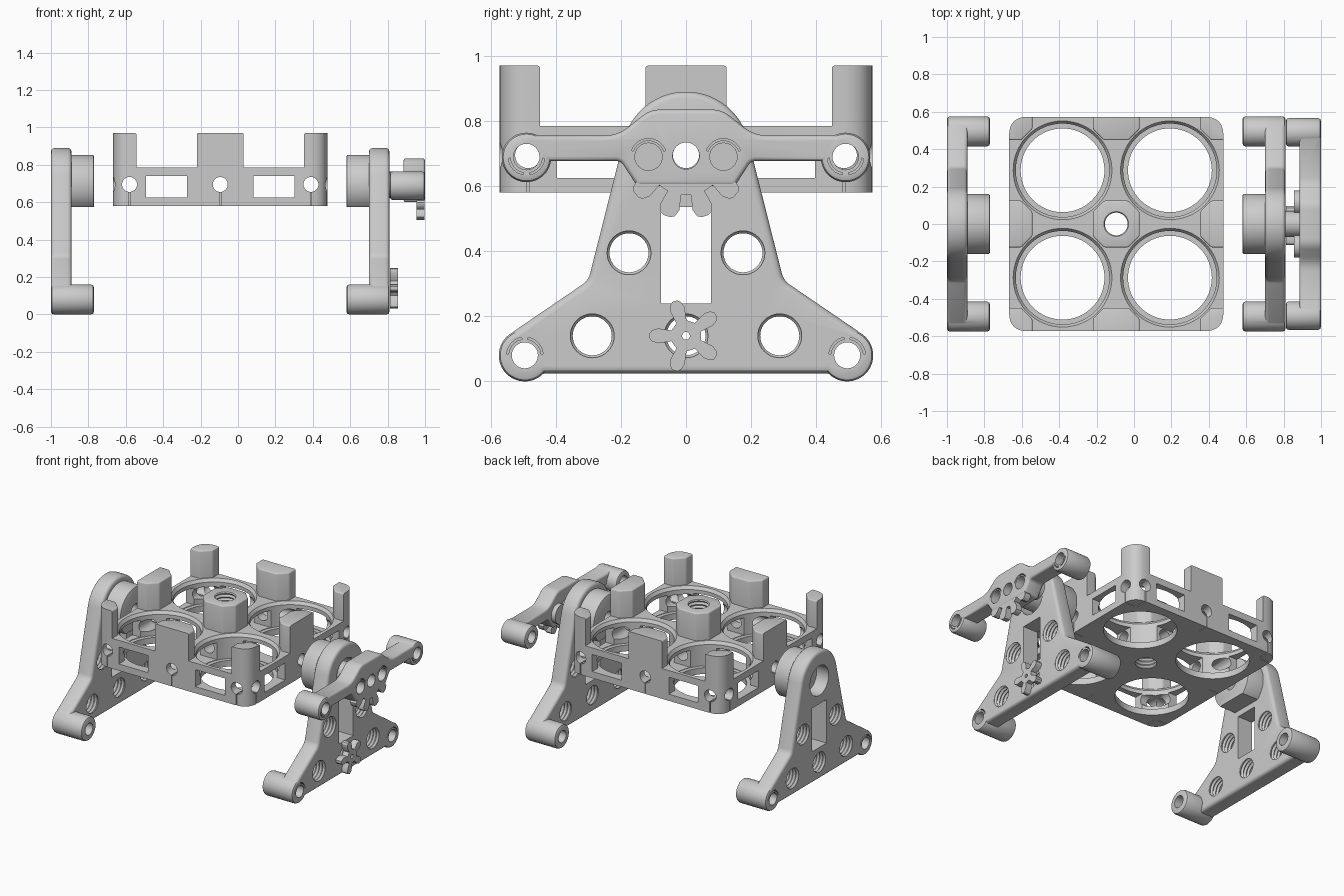
import bpy, bmesh
from math import sin, cos, pi, radians, tan
from mathutils import Vector

if "Cube" in bpy.data.objects:
    bpy.data.objects.remove(bpy.data.objects["Cube"])


def place(axis, u, v, h):
    return {'x': (h, u, v), 'y': (u, h, v), 'z': (u, v, h)}[axis]


def make(name, verts, faces):
    me = bpy.data.meshes.new(name)
    me.from_pydata(verts, [], faces)
    bm = bmesh.new()
    bm.from_mesh(me)
    bmesh.ops.recalc_face_normals(bm, faces=bm.faces)
    bm.to_mesh(me)
    bm.free()
    ob = bpy.data.objects.new(name, me)
    bpy.context.collection.objects.link(ob)
    return ob


def apply_mod(ob, mod):
    bpy.context.view_layer.objects.active = ob
    bpy.ops.object.modifier_apply(modifier=mod.name)


def prism(name, axis, pts, a, b, bevel=0):
    n = len(pts)
    verts = [place(axis, p[0], p[1], h) for h in (a, b) for p in pts]
    faces = [list(range(n)), list(range(n, 2 * n))]
    faces += [(i, (i + 1) % n, n + (i + 1) % n, n + i) for i in range(n)]
    ob = make(name, verts, faces)
    if bevel:
        m = ob.modifiers.new("bevel", 'BEVEL')
        m.width, m.segments, m.use_clamp_overlap = bevel, 3, False
        m.limit_method, m.angle_limit = 'ANGLE', radians(42)
        apply_mod(ob, m)
    return ob


def lathe(name, axis, u, v, prof, n=48):
    verts = [place(axis, u + r * cos(2 * pi * i / n), v + r * sin(2 * pi * i / n), h)
             for h, r in prof for i in range(n)]
    k = len(prof)
    faces = [list(range(n)), list(range((k - 1) * n, k * n))]
    faces += [(j * n + i, j * n + (i + 1) % n, (j + 1) * n + (i + 1) % n, (j + 1) * n + i)
              for j in range(k - 1) for i in range(n)]
    return make(name, verts, faces)


def cyl(axis, u, v, a, b, r, e=0, n=48):
    prof = [(a, r), (b, r)]
    if e:
        prof = [(a, r - e), (a + .3 * e, r - .3 * e), (a + e, r),
                (b - e, r), (b - .3 * e, r - .3 * e), (b, r - e)]
    return lathe("cylinder", axis, u, v, prof, n)


def thread(axis, u, v, a, b, r, pitch=.024):
    k = round((b - a) / pitch * 2)
    return lathe("thread", axis, u, v, [(a + (b - a) * i / k, r + .01 * (i % 2)) for i in range(k + 1)], 40)


def box(x0, x1, y0, y1, z0, z1):
    return prism("box", 'z', [(x0, y0), (x1, y0), (x1, y1), (x0, y1)], z0, z1)


def boolean(ob, op, *others):
    for o in others:
        m = ob.modifiers.new("bool", 'BOOLEAN')
        m.operation, m.object, m.solver = op, o, 'EXACT'
        apply_mod(ob, m)
        bpy.data.objects.remove(o)


def rounded(pts):
    out = []
    for i, p in enumerate(pts):
        c = Vector(p[:2])
        if len(p) < 3:
            out.append(tuple(c))
            continue
        e = Vector(pts[i - 1][:2]) - c
        f = Vector(pts[(i + 1) % len(pts)][:2]) - c
        d = p[2] / tan(e.angle(f) / 2)
        s, t = c + e.normalized() * d, c + f.normalized() * d
        out += [tuple(s * (1 - k) ** 2 + c * 2 * k * (1 - k) + t * k * k) for k in [j / 8 for j in range(9)]]
    return out


def mirrored(half):
    # half outline on +u, from bottom to top
    return half + [(-p[0],) + tuple(p[1:]) for p in reversed(half)]


def teeth(u, v, angles, root, bulb, shoulder, tip, w):
    pts = []
    for a in angles:
        c, s = cos(radians(a)), sin(radians(a))
        side = [(root, .7 * w), (bulb, w), (shoulder, .75 * w), (tip - .003, .35 * w)]
        for r, t in [(r, -t) for r, t in side] + side[::-1]:
            pts.append((u + r * c - t * s, v + r * s + t * c))
    return pts


def arc_slot(u, v, a0, a1, r0, r1, x0, x1):
    an = [radians(a0 + (a1 - a0) * i / 14) for i in range(15)]
    pts = [(u + r1 * cos(a), v + r1 * sin(a)) for a in an] + [(u + r0 * cos(a), v + r0 * sin(a)) for a in reversed(an)]
    return prism("slot", 'x', pts, x0, x1)


def finish(ob, name):
    ob.name = name
    for o in bpy.context.selected_objects:
        o.select_set(False)
    ob.select_set(True)
    bpy.context.view_layer.objects.active = ob
    bpy.ops.object.shade_smooth_by_angle(angle=radians(32))


# Four-bay tray: base block plus nine octagonal posts trimmed to its outline
CX, H, G, P = -.095, .573, .485, .287
outline = rounded([(CX - H, -H, .1), (CX + H, -H, .1), (CX + H, H, .1), (CX - H, H, .1)])
tray = prism("tray", 'z', outline, .58, .785)
for i in (-1, 0, 1):
    for j in (-1, 0, 1):
        x, y, h, c = CX + i * H, j * H, .125, .065
        octo = [(x + a, y + b) for a, b in [(h, -c), (h, c), (c, h), (-c, h), (-h, c), (-h, -c), (-c, -h), (c, -h)]]
        post = prism("post", 'z', octo, .6, .97, .008)
        boolean(post, 'INTERSECT', prism("trim", 'z', outline, .55, 1.0))
        boolean(tray, 'UNION', post)
for i in (-1, 1):
    x, y = CX + i * P, i * P
    for j in (-1, 1):
        boolean(tray, 'DIFFERENCE', lathe("bay", 'z', x, j * P, [
            (.5, .224), (.622, .224), (.622, .25), (.765, .25), (.785, .264), (.8, .264)], 64))
    # windows running right through the walls
    boolean(tray, 'DIFFERENCE', box(x - .11, x + .11, -1, 1, .625, .74), box(-1, 1, y - .11, y + .11, .625, .74))
boolean(tray, 'DIFFERENCE', thread('z', CX, 0, .55, 1.0, .061))
for k in (-G, 0, G):
    boolean(tray, 'DIFFERENCE', cyl('y', CX + k, .695, -1, 1, .04, 0, 32), cyl('x', k, .695, -1, 1, .04, 0, 32))
    for s in (-1, 1):
        a, b = sorted((s * .5, s * .6))
        boolean(tray, 'DIFFERENCE', box(CX + k - .003, CX + k + .003, a, b, .55, .69),
                box(CX + a, CX + b, k - .003, k + .003, .55, .69))
finish(tray, "battery_tray")

# Right leg: A-shaped plate, boss, feet and holes
ZC, OUT = .693, .81
half = [(.5, .025), (.545, .143), (.30, .31, .06)]
half += [(.197 * cos(radians(a)), ZC + .197 * sin(radians(a))) for a in range(14, 90, 6)]
leg = prism("leg", 'x', rounded(mirrored(half)), OUT - .11, OUT, .02)
boss = cyl('x', 0, ZC, .58, OUT - .05, .16, .008, 64)
boolean(boss, 'DIFFERENCE', box(.5, .9, -.3, .3, .4, .574))
boolean(leg, 'UNION', boss)
for s in (-1, 1):
    boolean(leg, 'UNION', cyl('x', s * .495, .08, .58, OUT, .08, .015))
boolean(leg, 'DIFFERENCE', box(.5, 1, -.077, .077, .24, .535),
        cyl('x', 0, ZC, .5, 1, .045), cyl('x', 0, ZC, OUT - .09, 1, .1))
for y, z in [(-.175, .395), (.175, .395), (-.288, .14), (.288, .14), (0, .14)]:
    boolean(leg, 'DIFFERENCE', thread('x', y, z, OUT - .13, OUT + .02, .06))
for s in (-1, 1):
    boolean(leg, 'DIFFERENCE', cyl('x', s * .495, .08, .5, 1, .04, 0, 32))
    for a in (5, 100):
        boolean(leg, 'DIFFERENCE', arc_slot(s * .495, .08, a, a + 75, .05, .056, OUT - .08, 1))

# Left leg is the mirror image
left = bpy.data.objects.new("left_leg", leg.data.copy())
bpy.context.collection.objects.link(left)
for v in left.data.vertices:
    v.co.x = -v.co.x - (1 - OUT)
left.data.flip_normals()
finish(leg, "right_leg")
finish(left, "left_leg")

# Swing arm with bar, hump, gear sector, end tubes and screw bosses
half = [(.15, .6, .02), (.2, .677, .03), (.49, .677), (.49, .755), (.21, .755, .12), (.11, .835, .09)]
arm = prism("arm", 'x', rounded(mirrored(half)), .885, 1, .014)
boolean(arm, 'UNION', prism("sector", 'x', teeth(0, ZC, [-142.5, -107.5, -72.5, -37.5],
                                               .12, .165, .187, .197, .031), .955, .998))
for s in (-1, 1):
    boolean(arm, 'UNION', cyl('x', s * .49, .688, OUT + .002, 1, .076, .015), cyl('x', s * .115, .69, .855, .95, .064))
boolean(arm, 'UNION', cyl('x', 0, ZC, OUT - .05, .95, .07))
boolean(arm, 'DIFFERENCE', cyl('x', 0, ZC, .7, 1.1, .041))
for s in (-1, 1):
    boolean(arm, 'DIFFERENCE', cyl('x', s * .49, .69, .7, 1.1, .04, 0, 32), cyl('x', s * .115, .69, .93, 1.1, .042, 0, 32))
    for a in (185, 280):
        boolean(arm, 'DIFFERENCE', arc_slot(s * .49, .69, a, a + 75, .05, .056, .92, 1.1))
    boolean(arm, 'DIFFERENCE', arc_slot(s * .115, .69, 20, 160, .05, .056, .97, 1.1))
finish(arm, "swing_arm")

# Small star pinion on the right leg
pinion = prism("pinion", 'x', teeth(0, .14, range(36, 396, 72), .045, .085, .104, .115, .023), OUT + .002, .855)
boolean(pinion, 'DIFFERENCE', cyl('x', 0, .14, .7, .9, .012, 0, 24))
finish(pinion, "star_pinion")
